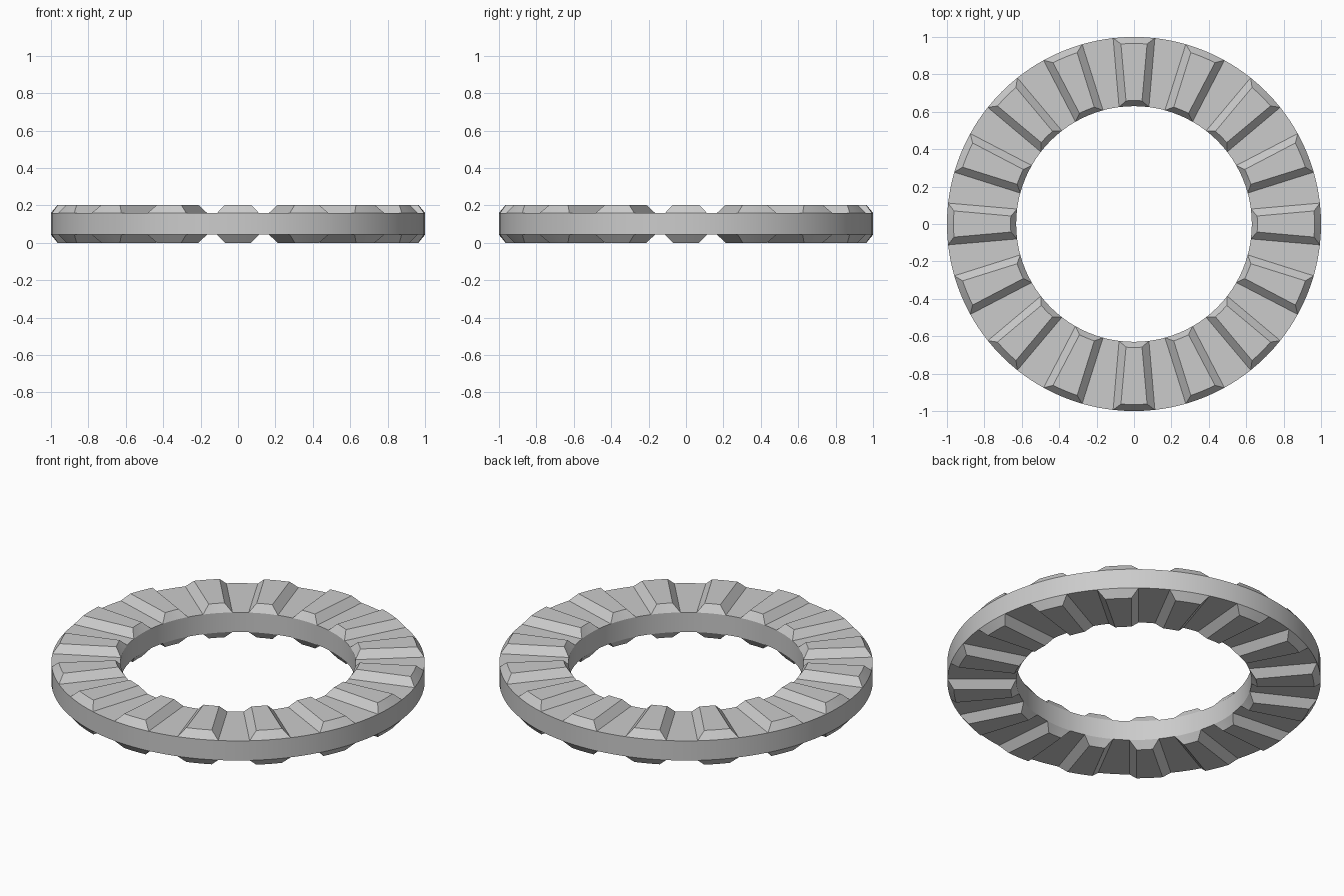
import bpy, bmesh
from math import sin, cos, pi

cube = bpy.data.objects.get("Cube")
if cube:
    bpy.data.objects.remove(cube, do_unlink=True)

# Main dimensions
TEETH = 16
STEPS = 4                       # segments per tooth and per valley
R_IN, R_OUT = 0.63, 1.0         # ring radii
T_IN, T_OUT = 0.66, 0.965       # radii of the flat tooth crowns
MID, BODY, CROWN = 0.1015, 0.058, 0.1015
PITCH = 2 * pi / TEETH
# half angle of a tooth at each radius
HALF = {R_IN: 0.127, R_OUT: 0.112, T_IN: 0.065, T_OUT: 0.0725}

metal = bpy.data.materials.new("grey metal")
metal.use_nodes = True
grey = (0.6, 0.6, 0.6, 1)
metal.diffuse_color = grey
metal.node_tree.nodes["Principled BSDF"].inputs["Base Color"].default_value = grey

bm = bmesh.new()


def point(radius, angle, z):
    return bm.verts.new((radius * cos(angle), radius * sin(angle), z))


def loop(radius, z):
    """Full circle whose points line up with tooth and valley edges."""
    half, verts = HALF[radius], []
    for tooth in range(TEETH):
        centre = tooth * PITCH
        for i in range(STEPS):
            verts.append(point(radius, centre - half + 2 * half * i / STEPS, z))
        for i in range(STEPS):
            verts.append(point(radius, centre + half + (PITCH - 2 * half) * i / STEPS, z))
    return verts


def strip(a, b):
    """Quads between two rows of points."""
    for i in range(len(a) - 1):
        bm.faces.new((a[i], a[i + 1], b[i + 1], b[i]))


def toothed_side(sign):
    """One face of the ring, with valleys and bevelled teeth."""
    z = MID + sign * BODY
    top = MID + sign * CROWN
    inner, outer = loop(R_IN, z), loop(R_OUT, z)
    closed_in, closed_out = inner + inner[:1], outer + outer[:1]
    for tooth in range(TEETH):
        s = tooth * 2 * STEPS
        m, e = s + STEPS, s + 2 * STEPS
        base_in, base_out = closed_in[s:m + 1], closed_out[s:m + 1]
        crown_in, crown_out = [
            [point(r, tooth * PITCH + HALF[r] * (2 * i / STEPS - 1), top)
             for i in range(STEPS + 1)] for r in (T_IN, T_OUT)]
        strip(base_in, crown_in)
        strip(crown_in, crown_out)
        strip(crown_out, base_out)
        for k in (0, -1):
            bm.faces.new((base_in[k], base_out[k], crown_out[k], crown_in[k]))
        strip(closed_in[m:e + 1], closed_out[m:e + 1])
    return closed_in, closed_out


# Both toothed sides, joined by the inner and outer walls
for low, high in zip(toothed_side(-1), toothed_side(1)):
    strip(low, high)
bmesh.ops.recalc_face_normals(bm, faces=bm.faces)

mesh = bpy.data.meshes.new("toothed_ring")
bm.to_mesh(mesh)
bm.free()
mesh.materials.append(metal)
ring = bpy.data.objects.new("toothed_ring", mesh)
bpy.context.collection.objects.link(ring)
bpy.context.view_layer.objects.active = ring
ring.select_set(True)
bpy.ops.object.shade_smooth_by_angle(angle=pi / 7)
